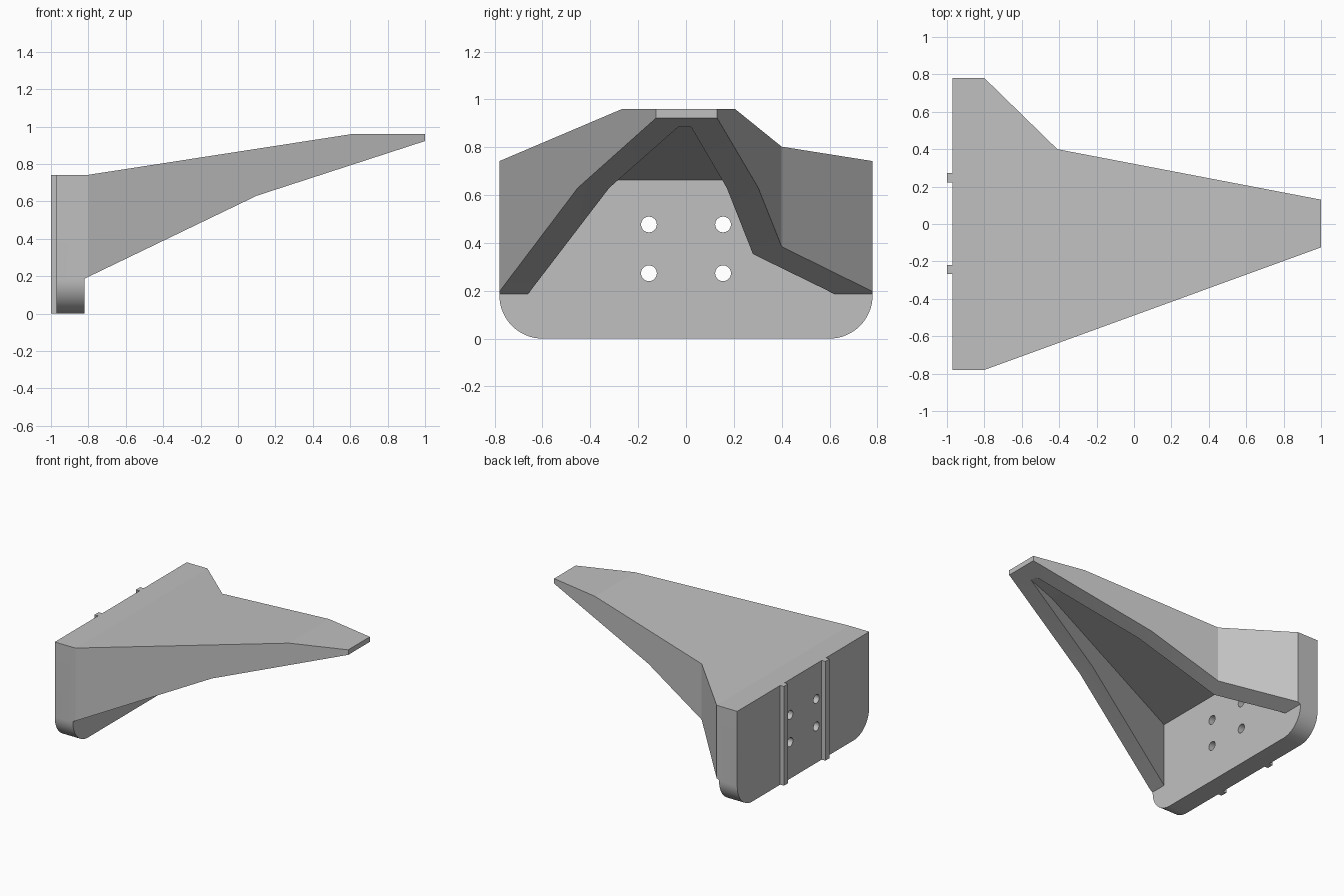
import bpy, math
from mathutils import Vector

cube = bpy.data.objects.get("Cube")
if cube:
    bpy.data.objects.remove(cube, do_unlink=True)


def prism(name, outline, axis, low, high):
    """Extrude a 2D outline along one axis (0 = x, 1 = y, 2 = z)."""
    def place(p, depth):
        p = list(p)
        p.insert(axis, depth)
        return Vector(p)
    n = len(outline)
    verts = [place(p, d) for d in (low, high) for p in outline]
    faces = [list(range(n))[::-1], list(range(n, 2 * n))]
    faces += [[i, (i + 1) % n, (i + 1) % n + n, i + n] for i in range(n)]
    area = sum(outline[i - 1][0] * outline[i][1] - outline[i][0] * outline[i - 1][1]
               for i in range(n))
    if (area < 0) != (axis == 1):       # keep normals pointing outwards
        faces = [f[::-1] for f in faces]
    mesh = bpy.data.meshes.new(name)
    mesh.from_pydata(verts, [], faces)
    obj = bpy.data.objects.new(name, mesh)
    bpy.context.collection.objects.link(obj)
    return obj


def combine(target, tool, operation):
    """Apply a boolean and discard the tool."""
    mod = target.modifiers.new("shape", 'BOOLEAN')
    mod.operation, mod.object, mod.solver = operation, tool, 'EXACT'
    bpy.ops.object.select_all(action='DESELECT')
    bpy.context.view_layer.objects.active = target
    target.select_set(True)
    bpy.ops.object.modifier_apply(modifier=mod.name)
    bpy.data.objects.remove(tool, do_unlink=True)


def arc(cy, cz, radius, start, end, steps=16):
    return [(cy + radius * math.cos(a), cz + radius * math.sin(a))
            for a in (math.radians(start + (end - start) * i / steps)
                      for i in range(steps + 1))]


# Plan outline of plate and tapering arm, with two ribs on the back
BACK, RIB_BACK = -0.97, -1.0
plan = [(BACK, -0.842), (1, -0.125), (1, 0.13), (-0.41, 0.40), (BACK, 0.946)]
for side in (1, -1):
    y_top, y_low = (0.272, 0.222) if side > 0 else (-0.218, -0.268)
    plan += [(BACK, y_top), (RIB_BACK, y_top), (RIB_BACK, y_low), (BACK, y_low)]
bracket = prism("wall_bracket", plan, 2, -0.3, 1.3)

# Side profile: sloping top, bent underside, plate front
profile = [(-1.2, -0.4), (-0.82, -0.4), (-0.82, 0.187), (0.1, 0.63), (1.1, 0.955),
           (1.1, 0.96), (0.61, 0.96), (-0.8, 0.742), (-1.2, 0.742)]
combine(bracket, prism("side_profile", profile, 1, -1.5, 1.5), 'INTERSECT')

# Front silhouette with rounded lower corners
W, R = 0.78, 0.18
silhouette = ([(W, 1.5), (-W, 1.5)] + arc(-W + R, R, R, 180, 270)
              + arc(W - R, R, R, 270, 360))
combine(bracket, prism("silhouette", silhouette, 0, -1.5, 1.5), 'INTERSECT')

# Hollow underside of the arm
inner_plan = [(-0.82, -0.66), (0.89, -0.03), (0.89, 0.02), (-0.475, 0.28), (-0.82, 0.62)]
cavity = prism("cavity", inner_plan, 2, -0.2, 1.2)
roof = [(-1.2, -0.1), (1.2, -0.1), (1.2, 0.885), (0.62, 0.885), (-0.82, 0.662),
        (-1.2, 0.603)]
combine(cavity, prism("cavity_roof", roof, 1, -1.5, 1.5), 'INTERSECT')
combine(bracket, cavity, 'DIFFERENCE')

# Four screw holes through the plate
for y in (-0.155, 0.155):
    for z in (0.273, 0.477):
        circle = arc(y, z, 0.033, 0, 360, 24)[:-1]
        combine(bracket, prism("hole", circle, 0, -1.2, -0.7), 'DIFFERENCE')

# Plain grey finish
grey = bpy.data.materials.new("light_grey")
grey.use_nodes = True
colour = (0.53, 0.53, 0.53, 1)
grey.diffuse_color = colour
grey.node_tree.nodes["Principled BSDF"].inputs["Base Color"].default_value = colour
bracket.data.materials.clear()
bracket.data.materials.append(grey)
for poly in bracket.data.polygons:
    poly.material_index = 0

bpy.ops.object.select_all(action='DESELECT')
bpy.context.view_layer.objects.active = bracket
bracket.select_set(True)
bpy.ops.object.shade_smooth_by_angle(angle=math.radians(8))
